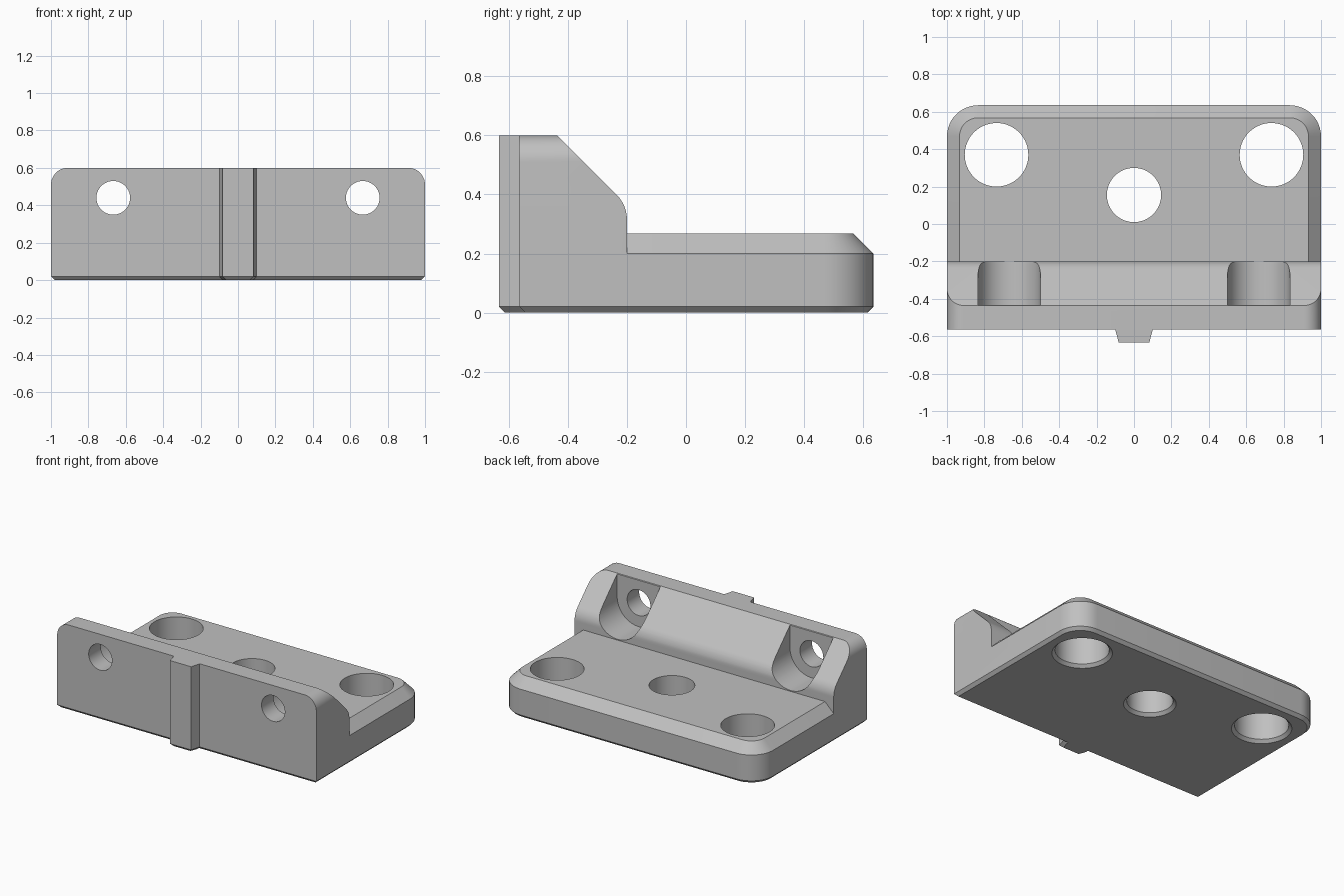
import bpy
import bmesh
import math
from mathutils import Vector

cube = bpy.data.objects.get("Cube")
if cube:
    bpy.data.objects.remove(cube, do_unlink=True)

grey = bpy.data.materials.new("Light grey")
grey.use_nodes = True
GREY = (0.53, 0.53, 0.53, 1)
grey.diffuse_color = GREY
grey.node_tree.nodes["Principled BSDF"].inputs["Base Color"].default_value = GREY


def outline(corners, steps=12):
    """Closed 2D outline from (u, v, radius) corners, filleting where radius > 0."""
    pts = []
    for i, (u, v, r) in enumerate(corners):
        p = Vector((u, v))
        if r <= 0:
            pts.append(p)
            continue
        a = (Vector(corners[i - 1][:2]) - p).normalized()
        b = (Vector(corners[(i + 1) % len(corners)][:2]) - p).normalized()
        half = a.angle(b) / 2
        centre = p + (a + b).normalized() * (r / math.sin(half))
        start = p + a * (r / math.tan(half)) - centre
        end = p + b * (r / math.tan(half)) - centre
        total = start.angle(end)
        for k in range(steps + 1):
            t = k / steps
            pts.append(centre + (start * math.sin((1 - t) * total)
                                 + end * math.sin(t * total)) / math.sin(total))
    return pts


def circle(u, v, r, n=64):
    return [Vector((u + r * math.cos(math.tau * k / n),
                    v + r * math.sin(math.tau * k / n))) for k in range(n)]


AXES = {"x": lambda u, v, d: (d, u, v),
        "y": lambda u, v, d: (u, d, v),
        "z": lambda u, v, d: (u, v, d)}


def loft(name, axis, layers):
    """Solid through matching (depth, outline) layers along an axis."""
    bm = bmesh.new()
    rings = [[bm.verts.new(AXES[axis](p.x, p.y, d)) for p in pts] for d, pts in layers]
    for low, high in zip(rings, rings[1:]):
        for i in range(len(low)):
            bm.faces.new((low[i - 1], low[i], high[i], high[i - 1]))
    bm.faces.new(rings[0])
    bm.faces.new(rings[-1])
    bmesh.ops.recalc_face_normals(bm, faces=bm.faces[:])
    mesh = bpy.data.meshes.new(name)
    bm.to_mesh(mesh)
    bm.free()
    mesh.materials.append(grey)
    obj = bpy.data.objects.new(name, mesh)
    bpy.context.collection.objects.link(obj)
    return obj


def combine(target, other, operation):
    """Apply a boolean and discard the second solid."""
    mod = target.modifiers.new(operation, "BOOLEAN")
    mod.operation, mod.solver, mod.object = operation, "EXACT", other
    bpy.context.view_layer.objects.active = target
    bpy.ops.object.modifier_apply(modifier=mod.name)
    bpy.data.objects.remove(other, do_unlink=True)


FRONT, BACK, TIP, TOP = -0.565, 0.635, -0.633, 0.6
CHAMFER, BEVEL = 0.02, 0.067
SHOULDER, DECK = 0.2, 0.267


# Base plate: rounded back corners, small lower chamfer, wide upper chamfer
def plate(inset):
    x, r = 1 - inset, 0.167 - inset
    return outline([(-x, FRONT + inset, 0), (x, FRONT + inset, 0),
                    (x, BACK - inset, r), (-x, BACK - inset, r)])


bracket = loft("mounting_bracket", "z", [(0, plate(CHAMFER)), (CHAMFER, plate(0)),
                                         (SHOULDER, plate(0)), (DECK, plate(BEVEL))])

# Upright wall: sloped side profile trimmed by a rounded front outline
profile = outline([(FRONT, 0.1, 0), (-0.2, 0.1, 0), (-0.2, 0.364, 0.12),
                   (-0.436, TOP, 0), (FRONT, TOP, 0)])
wall = loft("upright_wall", "x", [(-1, profile), (1, profile)])
face = outline([(-1, 0, 0), (1, 0, 0), (1, TOP, 0.09), (-1, TOP, 0.09)])
combine(wall, loft("wall_trim", "y", [(-1, face), (1, face)]), "INTERSECT")
combine(bracket, wall, "UNION")


# Tapered locating rib on the front
def rib(inset):
    return outline([(-0.1 + inset, FRONT + 0.1, 0), (-0.1 + inset, FRONT, 0),
                    (-0.082 + inset, TIP + inset, 0), (0.082 - inset, TIP + inset, 0),
                    (0.1 - inset, FRONT, 0), (0.1 - inset, FRONT + 0.1, 0)])


combine(bracket, loft("rib", "z", [(0, rib(CHAMFER)), (CHAMFER, rib(0)), (TOP, rib(0))]),
        "UNION")

# Vertical holes with a chamfered lower rim
for x, y, r in [(-0.735, 0.37, 0.17), (0.735, 0.37, 0.17), (0, 0.155, 0.145)]:
    rim = circle(x, y, r + CHAMFER)
    bore = circle(x, y, r)
    combine(bracket, loft("bore", "z", [(-0.1, rim), (0, rim), (CHAMFER, bore), (1, bore)]),
            "DIFFERENCE")

# Screw holes through the wall, each with a U-shaped pocket open to the top
for side in (-1, 1):
    x, z, r = side * 0.667, 0.44, 0.167
    pocket = outline([(x - r, 0.8, 0), (x - r, z - r, r * 0.999),
                      (x + r, z - r, r * 0.999), (x + r, 0.8, 0)], 24)
    combine(bracket, loft("pocket", "y", [(-0.432, pocket), (0.1, pocket)]), "DIFFERENCE")
    hole = circle(x, z, 0.09)
    combine(bracket, loft("screw_hole", "y", [(-0.8, hole), (-0.3, hole)]), "DIFFERENCE")

bpy.ops.object.select_all(action="DESELECT")
bracket.select_set(True)
bpy.context.view_layer.objects.active = bracket
bpy.ops.object.shade_smooth_by_angle(angle=math.radians(25))
